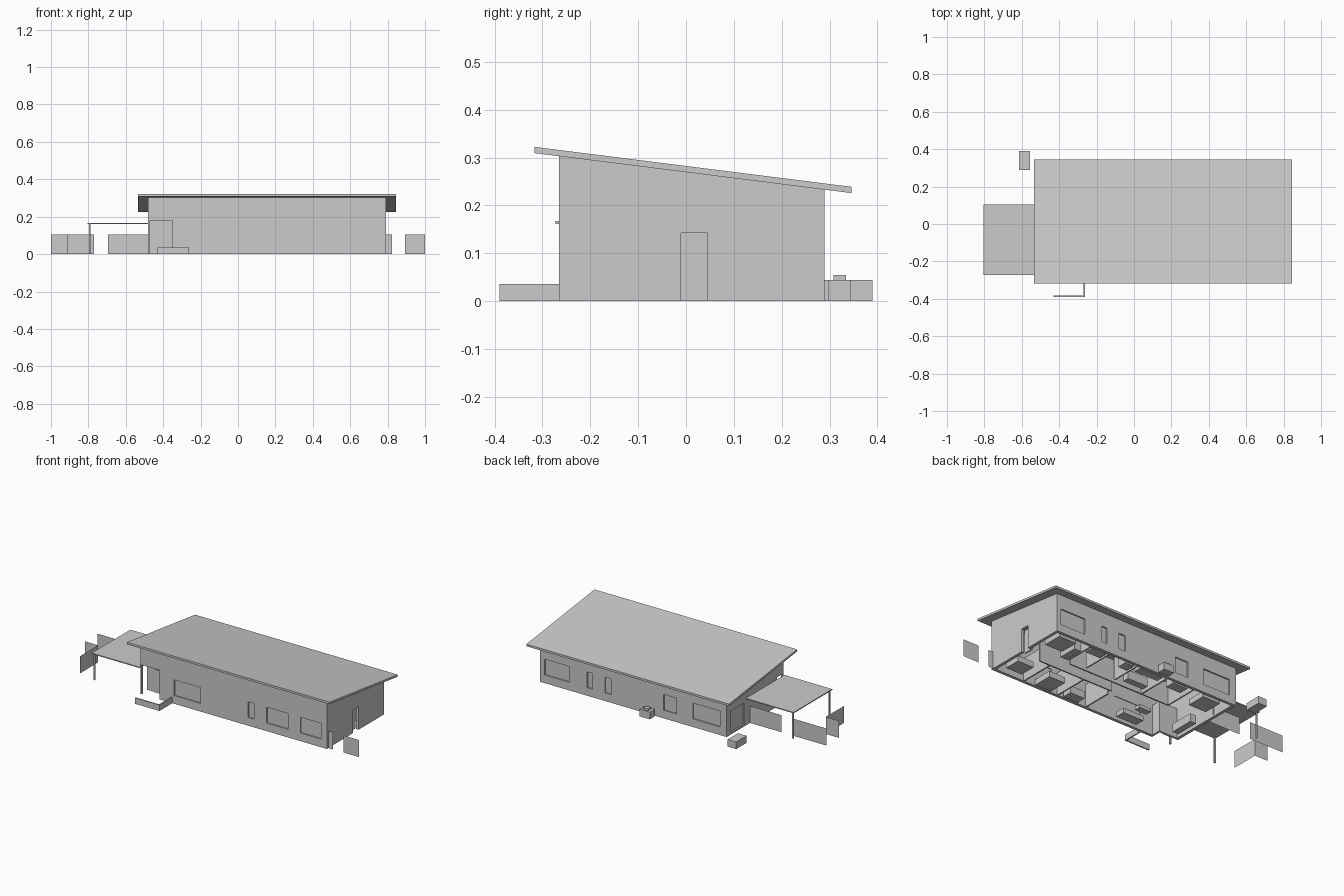
import bpy, bmesh

if "Cube" in bpy.data.objects:
    bpy.data.objects.remove(bpy.data.objects["Cube"])


def new_object(name, verts, faces):
    mesh = bpy.data.meshes.new(name)
    mesh.from_pydata(verts, [], faces)
    bm = bmesh.new()
    bm.from_mesh(mesh)
    bmesh.ops.recalc_face_normals(bm, faces=bm.faces)
    bm.to_mesh(mesh)
    bm.free()
    obj = bpy.data.objects.new(name, mesh)
    bpy.context.collection.objects.link(obj)
    return obj


def prism(name, profile, x0, x1):
    """Extrude a (y, z) profile along x."""
    n = len(profile)
    verts = [(x, y, z) for x in (x0, x1) for y, z in profile]
    faces = [list(range(n)), list(range(n, 2 * n))]
    faces += [[i, (i + 1) % n, n + (i + 1) % n, n + i] for i in range(n)]
    return new_object(name, verts, faces)


def box(name, x, y, z):
    return prism(name, [(y[0], z[0]), (y[1], z[0]), (y[1], z[1]), (y[0], z[1])], *x)


def panel(name, a, b, height):
    """Upright single sheet between two ground points."""
    return new_object(name, [(*a, 0), (*b, 0), (*b, height), (*a, height)], [[0, 1, 2, 3]])


def cut(target, cutter):
    mod = target.modifiers.new("cut", 'BOOLEAN')
    mod.operation = 'DIFFERENCE'
    mod.solver = 'EXACT'
    mod.object = cutter
    bpy.context.view_layer.objects.active = target
    bpy.ops.object.modifier_apply(modifier=mod.name)
    bpy.data.objects.remove(cutter)


def roof_z(y):
    """Height of the roof underside."""
    return 0.309 - (y + 0.315) * 0.126


X0, X1, Y0, Y1, T = -0.48, 0.79, -0.265, 0.29, 0.018

# Wall shell with a sloping top
walls = prism("house_walls", [(Y0, 0), (Y1, 0), (Y1, roof_z(Y1)), (Y0, roof_z(Y0))], X0, X1)
cut(walls, box("room_cutter", (X0 + T, X1 - T), (Y0 + T, Y1 - T), (-0.1, 0.5)))

# Windows: cut the opening and set a pane back inside it
WZ = (0.05, 0.147)
front = [(-0.25, -0.07), (0.255, 0.295), (0.38, 0.525), (0.61, 0.75)]
back = [(0.59, 0.76), (0.435, 0.47), (0.305, 0.35), (-0.14, -0.05), (-0.435, -0.25)]
for side, spans, y, inward in (("front", front, Y0, 1), ("back", back, Y1, -1)):
    for span in spans:
        cut(walls, box("window_cutter", span, (y - 0.03, y + 0.03), WZ))
        box(side + "_window", span, sorted((y + inward * 0.008, y + inward * 0.014)), WZ)
cut(walls, box("window_cutter", (X0 - 0.03, X0 + 0.03), (0.12, 0.25), (0.01, 0.145)))
box("left_window", (X0 + 0.008, X0 + 0.014), (0.12, 0.25), (0.01, 0.145))

# Side door
cut(walls, box("door_cutter", (X1 - 0.04, X1 + 0.03), (-0.01, 0.045), (-0.05, 0.142)))
box("side_door", (X1 - 0.032, X1 - 0.024), (-0.012, 0.047), (0, 0.142))

# Recessed corner porch
cut(walls, box("porch_cutter", (X0 - 0.05, -0.35), (Y0 - 0.05, -0.2), (-0.05, 0.18)))
box("porch_back_wall", (X0, -0.35), (-0.2, -0.188), (0, 0.18))
box("porch_side_wall", (-0.35, -0.338), (Y0 + 0.001, -0.188), (0, 0.18))
box("porch_ceiling", (X0 + 0.001, -0.338), (Y0 + 0.001, -0.188), (0.18, 0.186))
box("porch_post", (X0, X0 + 0.01), (Y0, Y0 + 0.01), (0, 0.18))
box("front_door", (-0.43, -0.375), (-0.203, -0.199), (0, 0.142))

# Sloping roof slab
prism("roof", [(-0.317, roof_z(-0.317)), (0.346, roof_z(0.346)),
               (0.346, roof_z(0.346) + 0.013), (-0.317, roof_z(-0.317) + 0.013)], -0.535, 0.845)

# Carport
box("carport_roof", (-0.805, X0), (-0.273, 0.103), (0.161, 0.167))
for y in (-0.262, 0.09):
    box("carport_post", (-0.797, -0.789), (y - 0.004, y + 0.004), (0, 0.161))

# Low planter wall
box("planter_front", (-0.43, -0.262), (-0.39, -0.382), (0, 0.036))
box("planter_side", (-0.27, -0.262), (-0.382, Y0), (0, 0.036))

# Fence sheets
for a, b in [((-0.695, 0.063), (X0, 0.063)), ((-1, 0.063), (-0.77, 0.063)),
             ((-1, -0.06), (-0.91, -0.06)), ((-0.91, -0.06), (-0.91, -0.235)),
             ((X1, -0.25), (0.823, -0.25)), ((0.893, -0.25), (1, -0.25))]:
    panel("fence", a, b, 0.105)

# Storage boxes behind the house
box("storage_box", (-0.615, -0.557), (0.29, 0.39), (0, 0.044))
box("utility_box", (0.005, 0.075), (0.298, 0.345), (0, 0.044))
box("utility_cap", (0.023, 0.057), (0.308, 0.335), (0.044, 0.054))

# Interior partitions
for x, y in [((-0.2, -0.192), (0.05, 0.272)), ((-0.01, -0.002), (0.05, 0.272)),
             ((0.13, 0.138), (-0.247, -0.06)), ((0.2, 0.208), (0.08, 0.272)),
             ((0.4, 0.408), (0.08, 0.272)), ((0.33, 0.338), (-0.247, -0.03)),
             ((0.57, 0.578), (-0.247, -0.03)), ((0.53, 0.538), (0.08, 0.272)),
             ((-0.2, 0.5), (0.05, 0.058)), ((0.138, 0.65), (-0.03, -0.022))]:
    box("partition", x, y, (0, 0.14))

# Furniture blocks
for name, x, y, top in [("bed", (0.62, 0.74), (0.13, 0.25), 0.035), ("bed", (0.63, 0.74), (-0.2, -0.1), 0.035),
                        ("bed", (0.39, 0.5), (-0.24, -0.12), 0.035), ("bed", (-0.4, -0.28), (0.13, 0.25), 0.035),
                        ("bath", (0.42, 0.52), (0.21, 0.265), 0.03), ("vanity", (0.22, 0.28), (0.2, 0.26), 0.05),
                        ("kitchen_counter", (0.02, 0.18), (0.22, 0.265), 0.055),
                        ("kitchen_island", (0.02, 0.16), (0.1, 0.14), 0.055),
                        ("sofa", (-0.2, -0.06), (-0.22, -0.16), 0.03), ("coffee_table", (-0.17, -0.09), (-0.1, -0.06), 0.02),
                        ("desk", (0.2, 0.3), (-0.24, -0.18), 0.045), ("laundry", (-0.16, -0.06), (0.2, 0.26), 0.05),
                        ("wardrobe", (0.545, 0.59), (0.08, 0.2), 0.12), ("cabinet", (-0.44, -0.4), (-0.15, 0.0), 0.05)]:
    box(name, x, y, (0, top))
